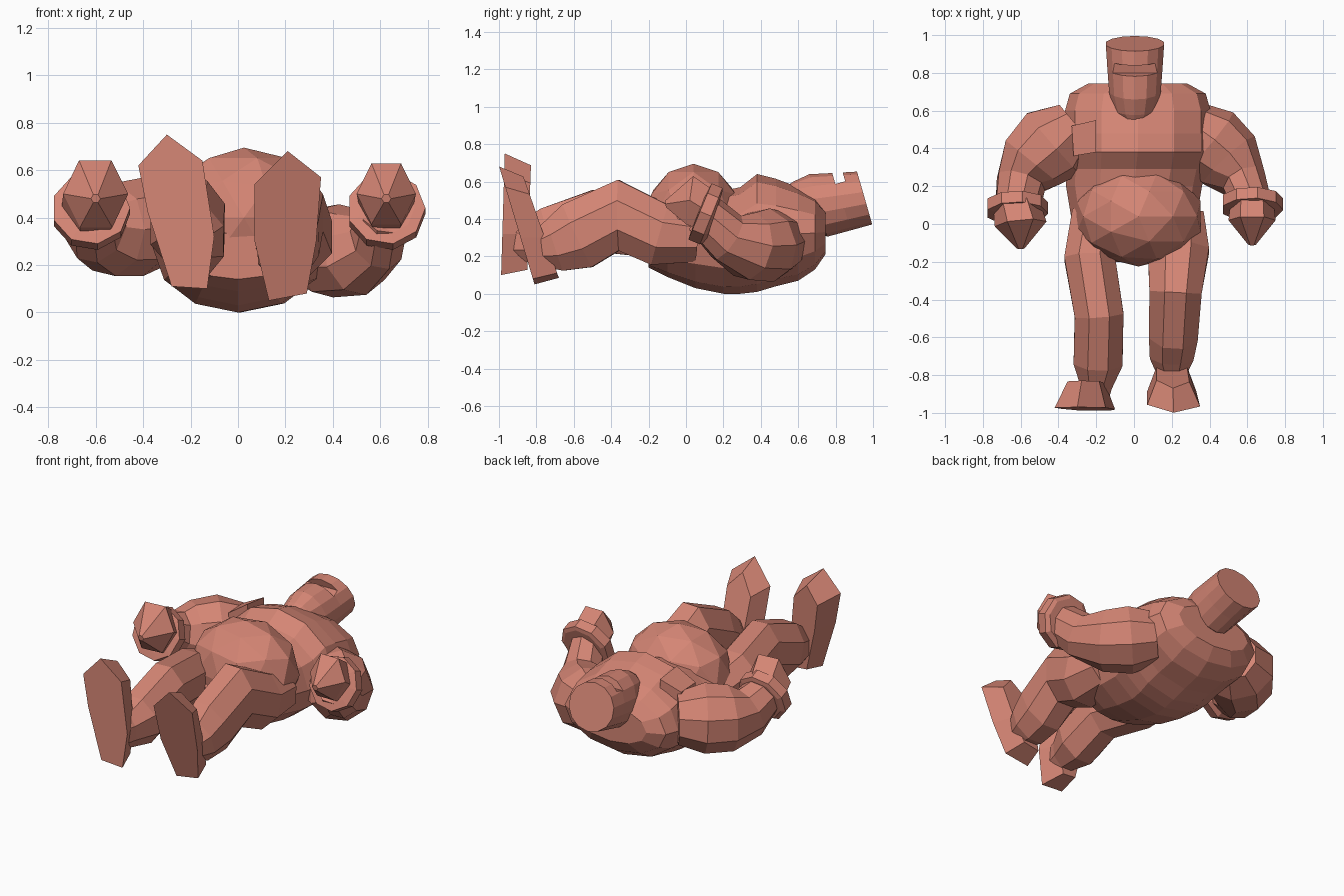
import bpy, bmesh, math
from mathutils import Vector

cube = bpy.data.objects.get("Cube")
if cube:
    bpy.data.objects.remove(cube, do_unlink=True)

clay = bpy.data.materials.new("salmon clay")
clay.use_nodes = True
COLOUR = (0.66, 0.235, 0.175, 1)
clay.diffuse_color = COLOUR
clay.node_tree.nodes["Principled BSDF"].inputs["Base Color"].default_value = COLOUR


def finish(name, bm):
    bmesh.ops.recalc_face_normals(bm, faces=bm.faces)
    mesh = bpy.data.meshes.new(name)
    bm.to_mesh(mesh)
    bm.free()
    mesh.materials.append(clay)
    obj = bpy.data.objects.new(name, mesh)
    bpy.context.collection.objects.link(obj)
    return obj


def skin(name, loops):
    """Join equal-length point loops into a closed flat-faced solid."""
    bm = bmesh.new()
    rings = [[bm.verts.new(p) for p in loop] for loop in loops]
    n = len(rings[0])
    for a, b in zip(rings, rings[1:]):
        for i in range(n):
            j = (i + 1) % n
            bm.faces.new((a[i], a[j], b[j], b[i]))
    bm.faces.new(rings[0])
    bm.faces.new(rings[-1])
    return finish(name, bm)


def limb(name, stations, sides=8, turn=0.5):
    """Oval cross-sections (x, y, z, half width, half height) along a path."""
    pts = [Vector(s[:3]) for s in stations]
    loops = []
    for k, (p, s) in enumerate(zip(pts, stations)):
        t = (pts[min(k + 1, len(pts) - 1)] - pts[max(k - 1, 0)]).normalized()
        side = t.cross(Vector((0, 0, 1))).normalized()
        up = side.cross(t)
        angles = [math.tau * (i + turn) / sides for i in range(sides)]
        loops.append([p + side * s[3] * math.cos(a) + up * s[4] * math.sin(a) for a in angles])
    return skin(name, loops)


def ball(name, centre, radii, detail=2):
    bm = bmesh.new()
    bmesh.ops.create_icosphere(bm, subdivisions=detail, radius=1)
    for v in bm.verts:
        v.co = Vector(c + r * q for c, r, q in zip(centre, radii, v.co))
    return finish(name, bm)


# Torso: each ring is an upright oval of x centre, y, half width, bottom, top
body = [(0, -0.2, 0.22, 0.14, 0.34), (0, -0.1, 0.29, 0.09, 0.46), (0, 0.05, 0.335, 0.03, 0.55),
        (0, 0.2, 0.36, 0, 0.55), (0.01, 0.29, 0.37, 0, 0.57), (0.02, 0.38, 0.385, 0.01, 0.64),
        (0.02, 0.48, 0.385, 0.04, 0.615), (0.02, 0.6, 0.385, 0.07, 0.57),
        (0.02, 0.69, 0.36, 0.13, 0.52), (0.02, 0.745, 0.26, 0.21, 0.45)]
skin("torso", [[(cx + w * math.cos(a), y, (lo + hi) / 2 + (hi - lo) / 2 * math.sin(a))
                for a in (math.tau * i / 12 for i in range(12))]
               for cx, y, w, lo, hi in body])
ball("belly", (0.025, 0.04, 0.4), (0.345, 0.265, 0.295))

# Chest patch on the right breast
skin("chest_patch", [[(-0.33, 0.52, z), (-0.2, 0.55, z + 0.06), (-0.2, 0.38, z + 0.08),
                      (-0.32, 0.36, z)] for z in (0.46, 0.53)])

# Helmet, tilted forward, with a bulging chin guard and a cut eye slit
axis = Vector((0, 0.96, 0.275))
up = Vector((0, -0.275, 0.96))
cap = Vector((0.005, 0.955, 0.512))


def on_helmet(t, h):
    return cap + axis * t + up * h


chin = [(-0.42, 0.12, 0.04, 0.045), (-0.34, 0.07, 0.115, 0.12), (-0.25, 0.03, 0.14, 0.174),
        (-0.12, 0.014, 0.15, 0.16), (0, 0, 0.158, 0.147)]
helmet = skin("helmet", [[on_helmet(t, h + q * math.sin(a)) + Vector((r * math.cos(a), 0, 0))
                          for a in (math.tau * (i + 0.5) / 14 for i in range(14))]
                         for t, h, r, q in chin])
slit = skin("slit_cutter", [[on_helmet(t, h) + Vector((x, 0, 0)) for t, h in
                             ((-0.13, 0.115), (-0.075, 0.115), (-0.075, 0.25), (-0.13, 0.25))]
                            for x in (-0.13, 0.12)])
slit.hide_render = True
slit.hide_set(True)
cut = helmet.modifiers.new("slit", "BOOLEAN")
cut.operation = "DIFFERENCE"
cut.solver = "EXACT"
cut.object = slit

# Arms
limb("left_arm", [(0.28, 0.52, 0.28, 0.15, 0.16), (0.39, 0.43, 0.26, 0.21, 0.2),
                  (0.5, 0.335, 0.255, 0.19, 0.185), (0.585, 0.22, 0.3, 0.12, 0.14),
                  (0.62, 0.1, 0.42, 0.11, 0.12)], 9)
limb("right_arm", [(-0.31, 0.53, 0.36, 0.14, 0.16), (-0.43, 0.43, 0.36, 0.22, 0.21),
                   (-0.54, 0.33, 0.35, 0.19, 0.2), (-0.6, 0.22, 0.36, 0.135, 0.16),
                   (-0.62, 0.08, 0.44, 0.12, 0.12)], 9)

# Cuffs and pointed fists
for label, x, y, z, lean, size in (("left", 0.625, 0.1, 0.43, 0, 1), ("right", -0.62, 0.08, 0.43, 0.02, 1.1)):
    limb(label + "_cuff", [(x, y + 0.05, z - 0.02, 0.14, 0.14), (x, y + 0.035, z - 0.015, 0.165, 0.165),
                           (x, y - 0.025, z + 0.01, 0.165, 0.165), (x, y - 0.03, z + 0.012, 0.12, 0.12)], 9)
    limb(label + "_fist", [(x, y, z + 0.02, 0.115 * size, 0.13 * size),
                           (x + lean, y - 0.08, z + 0.07, 0.125 * size, 0.15 * size),
                           (x + lean, y - 0.21, z + 0.05, 0.02, 0.02)], 6, 0)

# Legs: left knee raised, right leg straighter
limb("left_leg", [(0.23, 0.06, 0.3, 0.15, 0.14), (0.235, -0.14, 0.315, 0.175, 0.18),
                  (0.22, -0.36, 0.42, 0.15, 0.205), (0.21, -0.58, 0.31, 0.14, 0.2),
                  (0.2, -0.7, 0.26, 0.125, 0.155), (0.2, -0.8, 0.24, 0.08, 0.1)])
limb("right_leg", [(-0.2, 0.05, 0.3, 0.14, 0.14), (-0.235, -0.18, 0.35, 0.145, 0.17),
                   (-0.185, -0.48, 0.39, 0.14, 0.18), (-0.19, -0.73, 0.3, 0.14, 0.175),
                   (-0.2, -0.86, 0.28, 0.09, 0.12), (-0.21, -0.93, 0.28, 0.08, 0.12)])


# Feet: sole outline in x and z, leaning by slope, narrowing behind
def foot(name, outline, mid, heel_y, slope, depth):
    sole = [Vector((x, heel_y + slope * (z - 0.05), z)) for x, z in outline]
    back = [Vector((mid + (p.x - mid) * 0.62, p.y + depth, 0.3 + (p.z - 0.3) * 0.86)) for p in sole]
    skin(name, [sole, back])


foot("left_foot", [(0.21, 0.68), (0.35, 0.57), (0.33, 0.3), (0.29, 0.08), (0.13, 0.05),
                   (0.07, 0.3), (0.07, 0.54)], 0.2, -0.81, -0.3, 0.13)
foot("right_foot", [(-0.3, 0.75), (-0.15, 0.64), (-0.1, 0.32), (-0.13, 0.1), (-0.28, 0.11),
                    (-0.38, 0.42), (-0.42, 0.62)], -0.24, -0.99, 0.03, 0.14)
